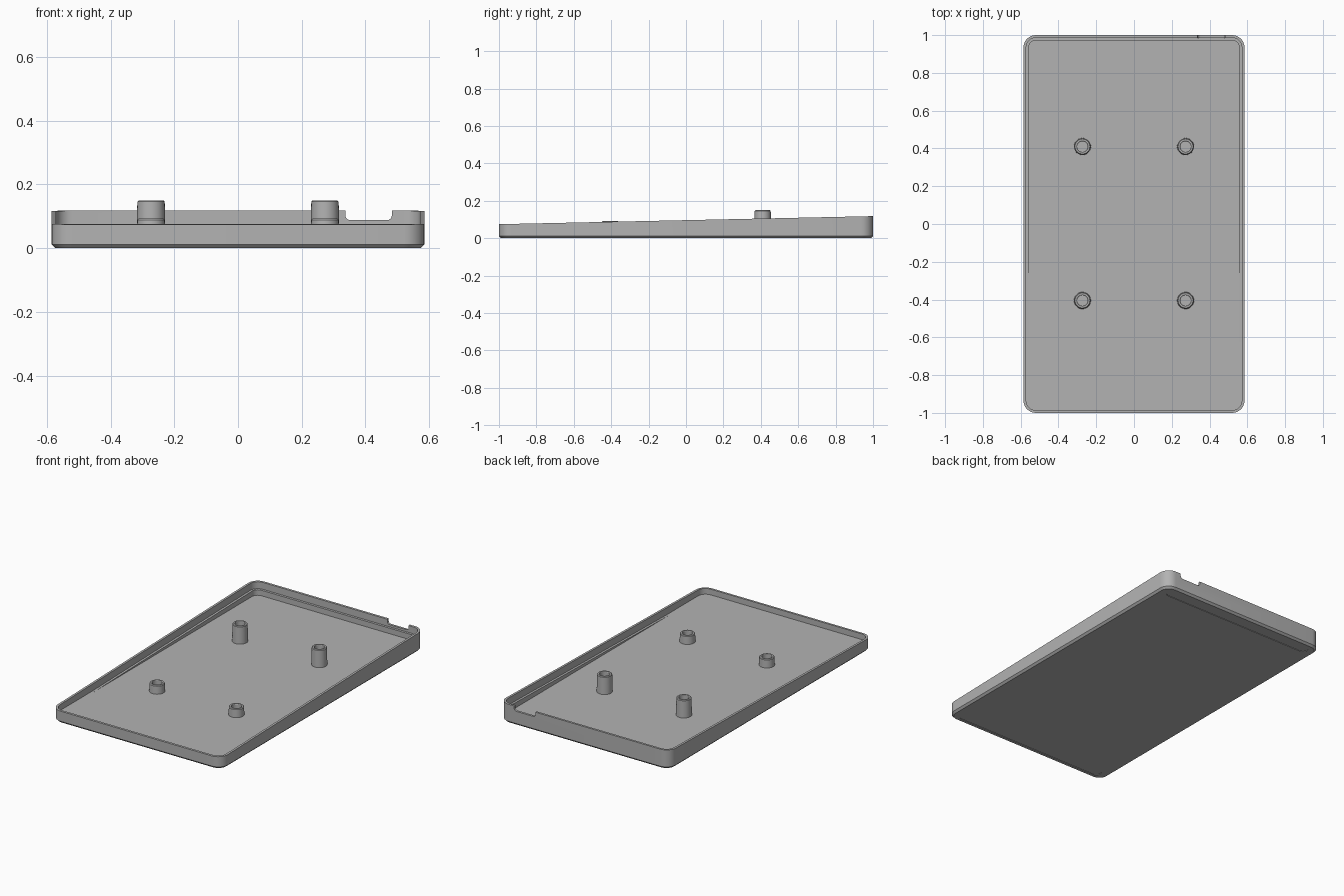
import bpy, bmesh, math

if "Cube" in bpy.data.objects:
    bpy.data.objects.remove(bpy.data.objects["Cube"])

grey = bpy.data.materials.new("grey_plastic")
grey.use_nodes = True
colour = (0.45, 0.45, 0.45, 1)
grey.diffuse_color = colour
grey.node_tree.nodes["Principled BSDF"].inputs["Base Color"].default_value = colour

HALF_X, HALF_Y, RADIUS = 0.585, 1.0, 0.065
FLOOR, WALL, LEDGE = 0.04, 0.014, 0.028


def rim(y):
    return 0.0965 + 0.0215 * y


def ledge_top(y):
    return rim(y) - 0.043


def outline(hx, hy, r, steps=8):
    """Rounded rectangle, counter-clockwise."""
    pts = []
    for k, (sx, sy) in enumerate(((1, 1), (-1, 1), (-1, -1), (1, -1))):
        for i in range(steps + 1):
            a = math.pi / 2 * (k + i / steps)
            pts.append((sx * (hx - r) + r * math.cos(a),
                        sy * (hy - r) + r * math.sin(a)))
    return pts


def ring(inset, height):
    pts = outline(HALF_X - inset, HALF_Y - inset, RADIUS - inset)
    return [(x, y, height(y) if callable(height) else height) for x, y in pts]


def loft(name, rings, cap=True):
    """Skin a stack of rings; capped at both ends or closed on itself."""
    bm = bmesh.new()
    rows = [[bm.verts.new(p) for p in r] for r in rings]
    n = len(rows[0])
    pairs = list(zip(rows, rows[1:]))
    if cap:
        bm.faces.new(rows[0])
        bm.faces.new(rows[-1])
    else:
        pairs.append((rows[-1], rows[0]))
    for a, b in pairs:
        for i in range(n):
            j = (i + 1) % n
            bm.faces.new((a[i], a[j], b[j], b[i]))
    bmesh.ops.recalc_face_normals(bm, faces=bm.faces)
    mesh = bpy.data.meshes.new(name)
    bm.to_mesh(mesh)
    bm.free()
    mesh.materials.append(grey)
    obj = bpy.data.objects.new(name, mesh)
    bpy.context.collection.objects.link(obj)
    return obj


def activate(obj):
    bpy.ops.object.select_all(action='DESELECT')
    obj.select_set(True)
    bpy.context.view_layer.objects.active = obj


def smooth(obj):
    activate(obj)
    bpy.ops.object.shade_smooth_by_angle(angle=math.radians(30))


def cut(obj, cutter):
    mod = obj.modifiers.new("cut", 'BOOLEAN')
    mod.operation, mod.solver, mod.object = 'DIFFERENCE', 'EXACT', cutter
    activate(obj)
    bpy.ops.object.modifier_apply(modifier=mod.name)
    bpy.data.objects.remove(cutter)


# Wedge-shaped tray with a chamfered underside
tray = loft("tray", [ring(0.012, 0), ring(0, 0.012), ring(0, rim),
                     ring(WALL, rim), ring(WALL, FLOOR)])

# Port notch with rounded lower corners in the back wall
profile = [(0.41 + x, 0.148 + z) for x, z in outline(0.073, 0.06, 0.016)]
cut(tray, loft("notch_cutter", [[(x, y, z) for x, z in profile]
                                for y in (0.95, 1.05)]))

# Shallow foot recesses across both ends of the underside
for end in (-1, 1):
    strip = outline(0.53, 0.03, 0.029)
    cut(tray, loft("foot_cutter", [[(x, y + end * 0.94, z) for x, y in strip]
                                   for z in (-0.02, 0.003)]))
smooth(tray)

# Sloping inner ledge that sinks into the floor towards the front
smooth(loft("inner_ledge", [ring(WALL - 0.004, 0.02), ring(WALL - 0.004, ledge_top),
                            ring(LEDGE, ledge_top), ring(LEDGE, 0.02)], cap=False))

# Hollow screw posts, taller at the back
for row, y, top in (("front", -0.405, 0.093), ("back", 0.41, 0.15)):
    for side, x in (("right", -0.273), ("left", 0.273)):
        section = ((0.045, FLOOR - 0.01), (0.043, top - 0.004), (0.039, top),
                   (0.030, top), (0.028, top - 0.003), (0.028, FLOOR + 0.01))
        rings = [[(x + r * math.cos(math.tau * i / 32),
                   y + r * math.sin(math.tau * i / 32), z) for i in range(32)]
                 for r, z in section]
        smooth(loft(f"{row}_{side}_post", rings))
